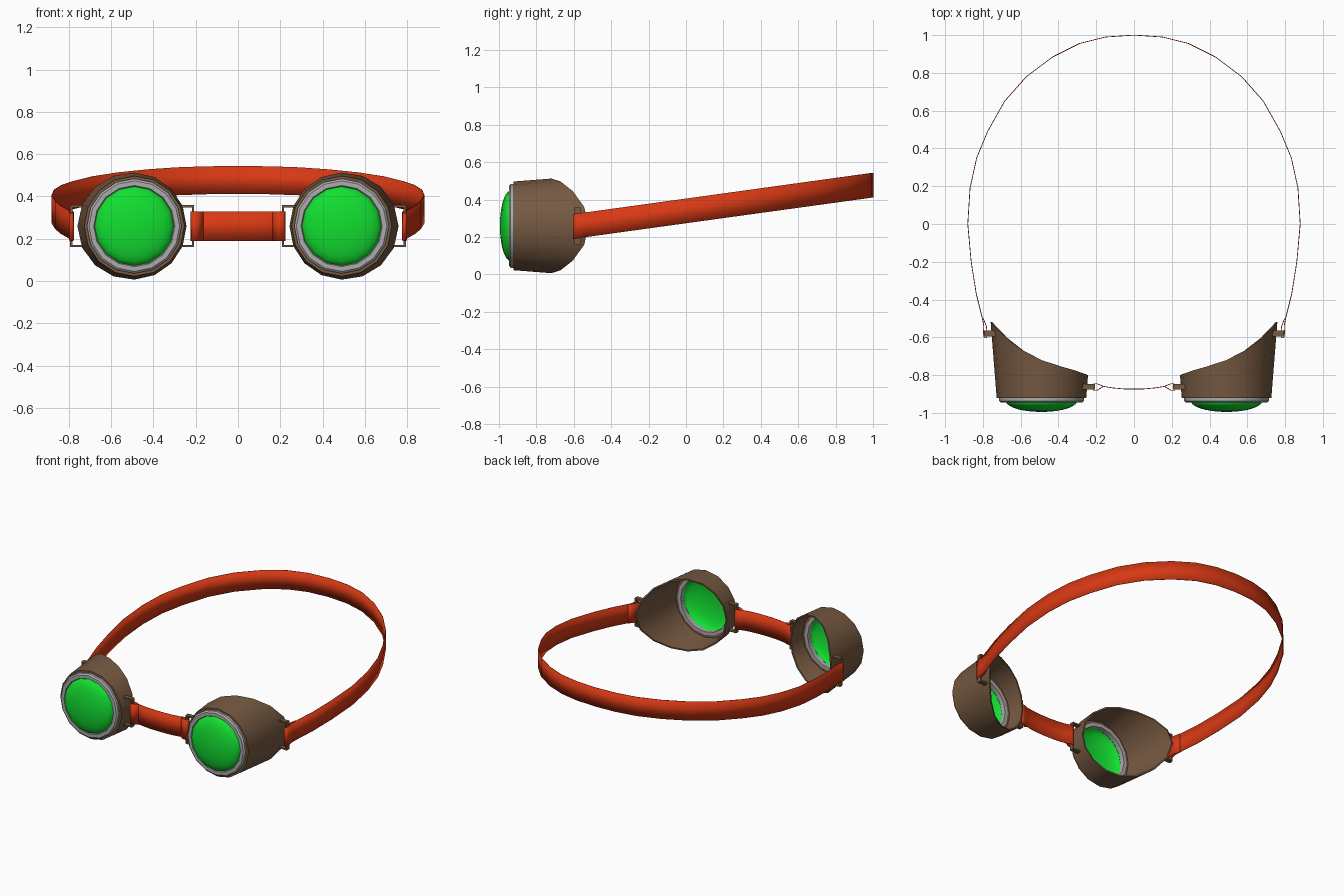
import bpy
import bmesh
import math

if "Cube" in bpy.data.objects:
    bpy.data.objects.remove(bpy.data.objects["Cube"], do_unlink=True)


def material(name, rgb):
    m = bpy.data.materials.new(name)
    m.use_nodes = True
    m.diffuse_color = (*rgb, 1)
    bsdf = next(n for n in m.node_tree.nodes if n.type == "BSDF_PRINCIPLED")
    bsdf.inputs["Base Color"].default_value = (*rgb, 1)
    return m


LEATHER = material("brown leather", (0.18, 0.10, 0.053))
STRAP = material("red strap", (0.68, 0.04, 0.007))
GLASS = material("green glass", (0.006, 0.74, 0.03))
METAL = material("grey metal", (0.42, 0.41, 0.42))

EYE_X, EYE_Z = 0.49, 0.26
SIDES = 16


def finish(name, bm, mat, smooth=True):
    bmesh.ops.recalc_face_normals(bm, faces=bm.faces)
    mesh = bpy.data.meshes.new(name)
    bm.to_mesh(mesh)
    bm.free()
    mesh.materials.append(mat)
    obj = bpy.data.objects.new(name, mesh)
    bpy.context.collection.objects.link(obj)
    if smooth:
        bpy.ops.object.select_all(action="DESELECT")
        obj.select_set(True)
        bpy.context.view_layer.objects.active = obj
        bpy.ops.object.shade_smooth_by_angle(angle=math.radians(35))
    return obj


def lathe(name, profile, mat, side, closed=True):
    """Spin (radius, y) points about an eye axis; profile(u) may vary with u, outward = 1."""
    bm = bmesh.new()
    rows = []
    for i in range(SIDES):
        a = 2 * math.pi * i / SIDES
        u = math.cos(a)
        rows.append([bm.verts.new((side * (EYE_X + r * u), y, EYE_Z + r * math.sin(a)))
                     for r, y in profile(u)])
    n = len(rows[0])
    for i in range(SIDES):
        a, b = rows[i], rows[(i + 1) % SIDES]
        for j in range(n if closed else n - 1):
            k = (j + 1) % n
            bm.faces.new((a[j], a[k], b[k], b[j]))
    bmesh.ops.remove_doubles(bm, verts=bm.verts, dist=0.0001)
    return finish(name, bm, mat)


def cup_profile(u):
    # Back rim sweeps from the nose to the temple
    rim = -0.72 + 0.10 * u + 0.06 * u * u + 0.04 * u ** 3
    r = 0.237 + 0.08 * (rim + 0.92)
    return [(0.205, -0.922), (0.237, -0.922), (r, rim), (r - 0.010, rim), (0.225, -0.908), (0.205, -0.908)]


def ring_profile(u):
    return [(0.184, -0.935), (0.192, -0.946), (0.214, -0.946), (0.224, -0.937),
            (0.224, -0.921), (0.206, -0.921), (0.206, -0.902), (0.184, -0.902)]


def lens_profile(u):
    steps = 7
    return [(0.188 * math.sin(t), -0.938 - 0.057 * math.cos(t))
            for t in (math.pi / 2 * i / steps for i in range(steps + 1))]


def box(bm, lo, hi):
    verts = bmesh.ops.create_cube(bm, size=1)["verts"]
    for v in verts:
        for i in range(3):
            v.co[i] = lo[i] if v.co[i] < 0 else hi[i]


def buckle(name, x_bar, x_cup, y, side):
    """Three-sided wire frame: upright bar and two arms into the cup."""
    bm = bmesh.new()
    w, d, h = 0.005, 0.015, 0.094
    xs = sorted((side * x_bar, side * x_cup))
    box(bm, (side * x_bar - w, y - d, EYE_Z - h), (side * x_bar + w, y + d, EYE_Z + h))
    for z in (EYE_Z - h, EYE_Z + h):
        box(bm, (xs[0] - w, y - d, z - w), (xs[1] + w, y + d, z + w))
    return finish(name, bm, LEATHER, smooth=False)


def ribbon(name, half, height, z_mid):
    """Upright band along a path given for the left half and mirrored in x."""
    path = half + [(-x, y) for x, y in reversed(half) if x > 0]
    bm = bmesh.new()
    cols = [[bm.verts.new((x, y, z_mid(y) + s * height / 2)) for s in (-1, 1)] for x, y in path]
    for a, b in zip(cols, cols[1:]):
        bm.faces.new((a[0], b[0], b[1], a[1]))
    obj = finish(name, bm, STRAP)
    mod = obj.modifiers.new("thickness", "SOLIDIFY")
    mod.thickness = 0.004
    mod.offset = 0
    return obj


# Eye cups, rims, lenses and buckles
for side, label in ((1, "left"), (-1, "right")):
    lathe(label + "_eye_cup", cup_profile, LEATHER, side)
    lathe(label + "_lens_ring", ring_profile, METAL, side)
    lathe(label + "_lens", lens_profile, GLASS, side, closed=False)
    buckle(label + "_temple_buckle", 0.788, 0.732, -0.58, side)
    buckle(label + "_nose_buckle", 0.212, 0.268, -0.862, side)

# Head strap, folded round the temple buckles and rising to the back
head_path = [(0.798, -0.50), (0.782, -0.54), (0.777, -0.58), (0.780, -0.603), (0.793, -0.603),
             (0.797, -0.58), (0.795, -0.54), (0.805, -0.49), (0.835, -0.37), (0.862, -0.20),
             (0.88, 0.0), (0.868, 0.19), (0.833, 0.35), (0.775, 0.49), (0.685, 0.65),
             (0.57, 0.78), (0.43, 0.885), (0.29, 0.955), (0.15, 0.99), (0, 1.0)]
ribbon("head_strap", head_path, 0.132, lambda y: 0.34 + 0.138 * y)

# Nose strap, folded round the inner buckles
nose_path = [(0.165, -0.862), (0.195, -0.880), (0.215, -0.880), (0.222, -0.862), (0.212, -0.845),
             (0.195, -0.846), (0.16, -0.860), (0.11, -0.868), (0.055, -0.873), (0, -0.874)]
ribbon("nose_strap", nose_path, 0.14, lambda y: EYE_Z)
